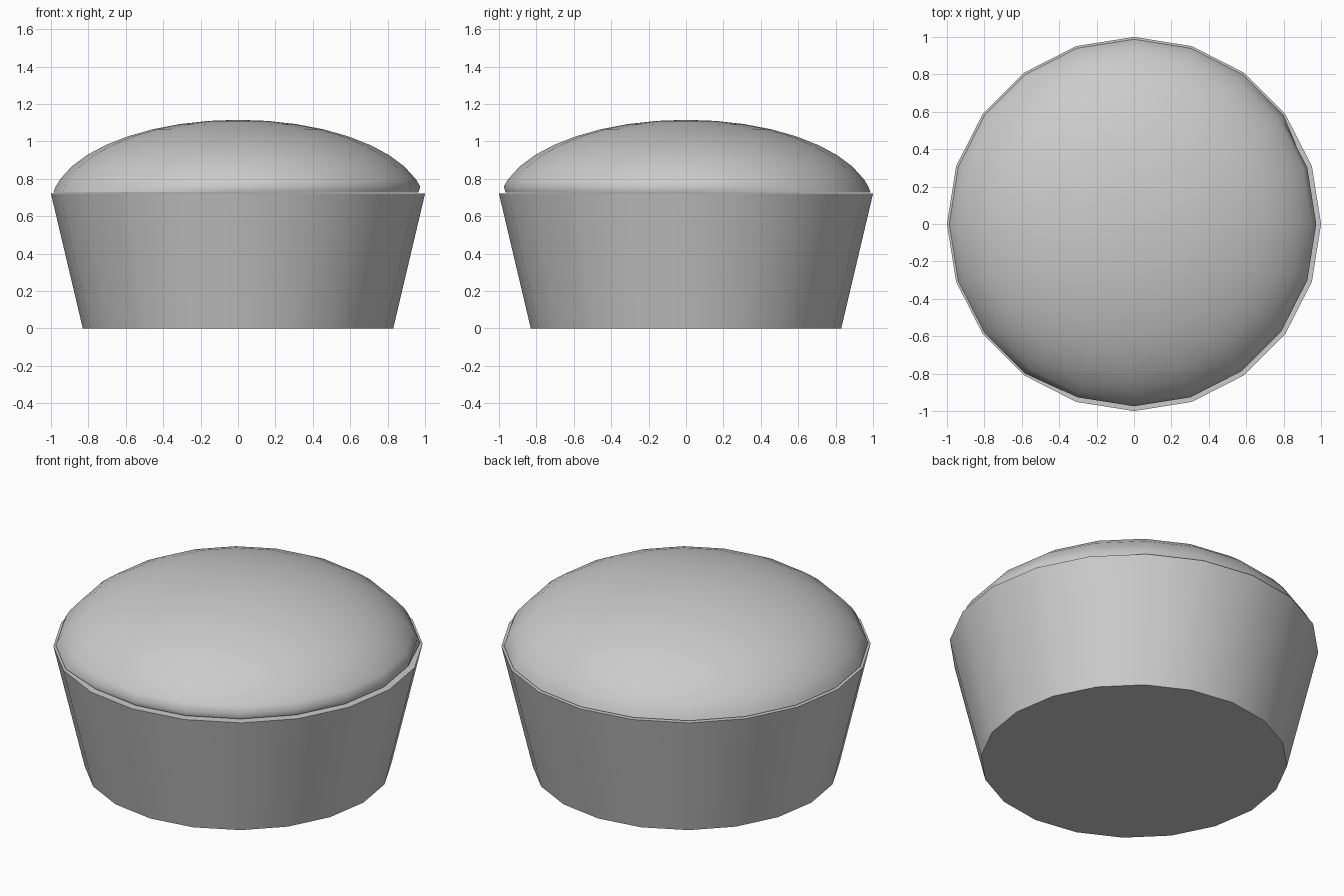
import bpy, bmesh
from math import sin, cos, pi, radians

if "Cube" in bpy.data.objects:
    bpy.data.objects.remove(bpy.data.objects["Cube"])

SIDES = 20


def make_object(name, bm, angle):
    bmesh.ops.recalc_face_normals(bm, faces=bm.faces[:])
    mesh = bpy.data.meshes.new(name)
    bm.to_mesh(mesh)
    bm.free()
    ob = bpy.data.objects.new(name, mesh)
    bpy.context.collection.objects.link(ob)
    bpy.ops.object.select_all(action='DESELECT')
    bpy.context.view_layer.objects.active = ob
    ob.select_set(True)
    bpy.ops.object.shade_smooth_by_angle(angle=radians(angle))
    return ob


def stack_rings(profile, tuck=None):
    """Lathe (radius, z) rings and close both ends."""
    bm = bmesh.new()
    rings = []
    for i, (r, z) in enumerate(profile):
        ring = []
        for k in range(SIDES):
            a = 2 * pi * k / SIDES
            rad = tuck(i, a, r) if tuck else r
            ring.append(bm.verts.new((rad * cos(a), rad * sin(a), z)))
        rings.append(ring)
    for lo, hi in zip(rings, rings[1:]):
        for k in range(SIDES):
            n = (k + 1) % SIDES
            bm.faces.new((lo[k], lo[n], hi[n], hi[k]))
    bm.faces.new(rings[0])
    return bm, rings


# tapered cup with flat rim
bm, rings = stack_rings([(0.83, 0), (1.0, 0.72)])
bm.faces.new(rings[-1])
make_object("cup", bm, 40)

# shallow dome: upper part of a flattened sphere
CENTRE, HEIGHT = 0.655, 0.46
angles = [81, 77] + list(range(72, 0, -9))
profile = [(sin(radians(t)), CENTRE + HEIGHT * cos(radians(t))) for t in angles]


# lower edge tucks in slightly on the front right side
def tuck(i, a, r):
    return 0.965 if i == 0 and cos(a + pi / 4) > 0.45 else r


bm, rings = stack_rings(profile, tuck)
tip = bm.verts.new((0, 0, CENTRE + HEIGHT))
for k in range(SIDES):
    bm.faces.new((rings[-1][k], rings[-1][(k + 1) % SIDES], tip))
make_object("dome_top", bm, 60)
